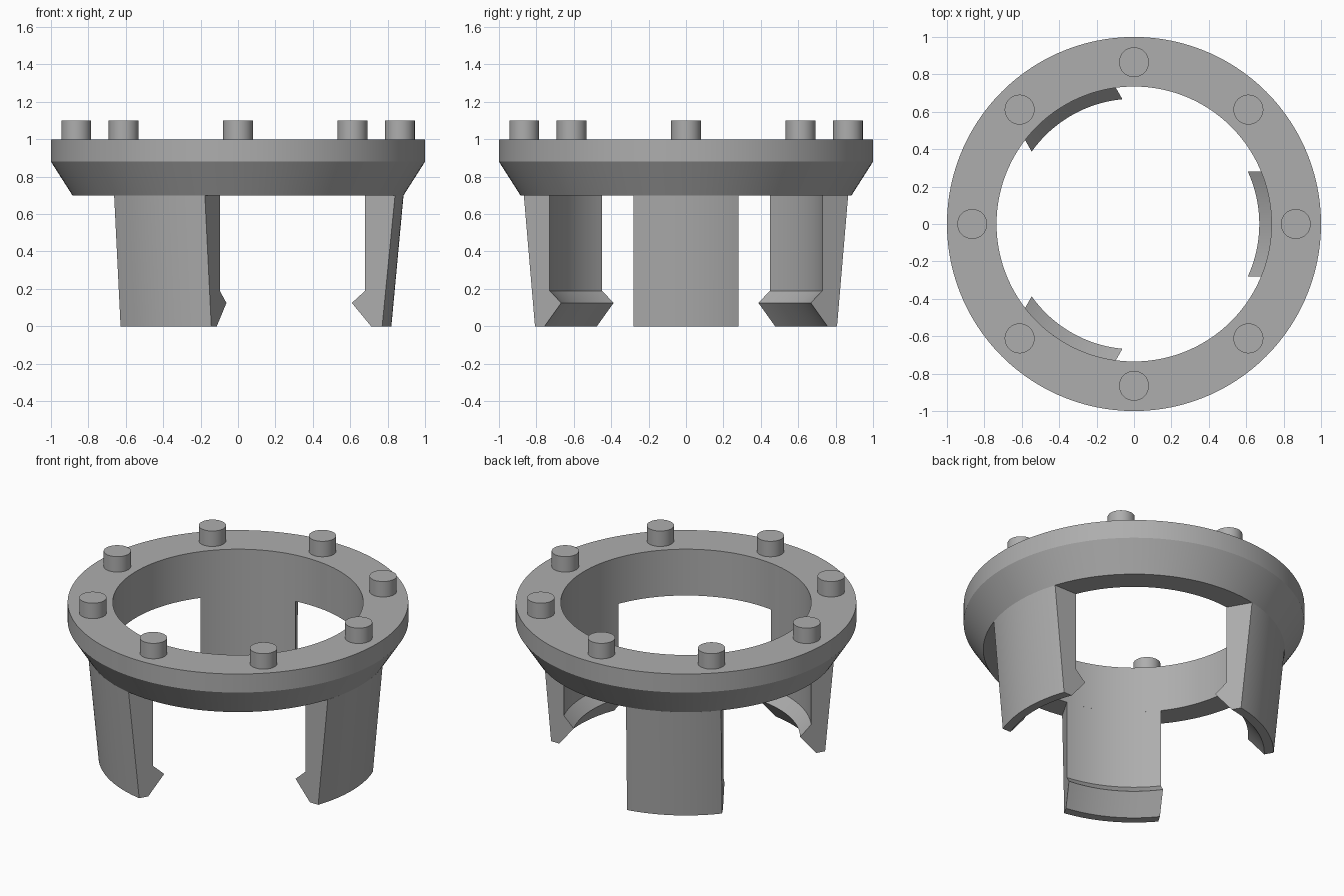
import bpy, bmesh, math

old = bpy.data.objects.get("Cube")
if old:
    bpy.data.objects.remove(old, do_unlink=True)

# Single plain grey
GREY = (0.42, 0.42, 0.42, 1.0)
grey = bpy.data.materials.new("plain grey")
grey.use_nodes = True
grey.diffuse_color = GREY
grey.node_tree.nodes["Principled BSDF"].inputs["Base Color"].default_value = GREY


def finish(name, bm):
    """Turn a bmesh into a smooth shaded object with crisp edges."""
    bmesh.ops.recalc_face_normals(bm, faces=bm.faces)
    mesh = bpy.data.meshes.new(name)
    bm.to_mesh(mesh)
    bm.free()
    mesh.materials.append(grey)
    obj = bpy.data.objects.new(name, mesh)
    bpy.context.collection.objects.link(obj)
    bpy.ops.object.select_all(action="DESELECT")
    obj.select_set(True)
    bpy.context.view_layer.objects.active = obj
    bpy.ops.object.shade_smooth_by_angle(angle=math.radians(30))
    return obj


def bridge(bm, loops, closed):
    """Join neighbouring profile copies with quads."""
    pairs = list(zip(loops, loops[1:]))
    if closed:
        pairs.append((loops[-1], loops[0]))
    for a, b in pairs:
        for i in range(len(a)):
            j = (i + 1) % len(a)
            bm.faces.new((a[i], a[j], b[j], b[i]))


INNER, WAIST = 0.735, 0.885   # bore radius and radius under the flange
RING_Z = 0.70                 # underside of the ring
HALF_WIDTH = 0.28             # half the width of a leg

# Flanged ring: profile (radius, height) revolved about z
ring_profile = [(INNER, RING_Z), (WAIST, RING_Z), (1, 0.88), (1, 1), (INNER, 1)]
bm = bmesh.new()
SEG = 120
loops = []
for s in range(SEG):
    a = math.tau * s / SEG
    loops.append([bm.verts.new((r * math.cos(a), r * math.sin(a), z))
                  for r, z in ring_profile])
bridge(bm, loops, True)
finish("flanged_ring", bm)

# Three clip legs: curved wall with parallel sides and an inward hook
leg_profile = [(INNER, RING_Z), (INNER, 0.19), (0.67, 0.125),
               (0.765, 0), (0.82, 0), (WAIST, RING_Z)]
STEPS = 20
for k in range(3):
    bm = bmesh.new()
    loops = []
    for s in range(STEPS + 1):
        y = HALF_WIDTH * (2 * s / STEPS - 1)
        loops.append([bm.verts.new((math.sqrt(r * r - y * y), y, z))
                      for r, z in leg_profile])
    bridge(bm, loops, False)
    bm.faces.new(loops[0])
    bm.faces.new(loops[-1])
    leg = finish(f"clip_leg_{k + 1}", bm)
    leg.rotation_euler.z = k * math.tau / 3

# Eight round pegs on top of the ring
for k in range(8):
    bm = bmesh.new()
    bmesh.ops.create_cone(bm, cap_ends=True, segments=32,
                          radius1=0.08, radius2=0.08, depth=0.1)
    peg = finish(f"peg_{k + 1}", bm)
    a = k * math.tau / 8
    peg.location = (0.865 * math.cos(a), 0.865 * math.sin(a), 1.05)
